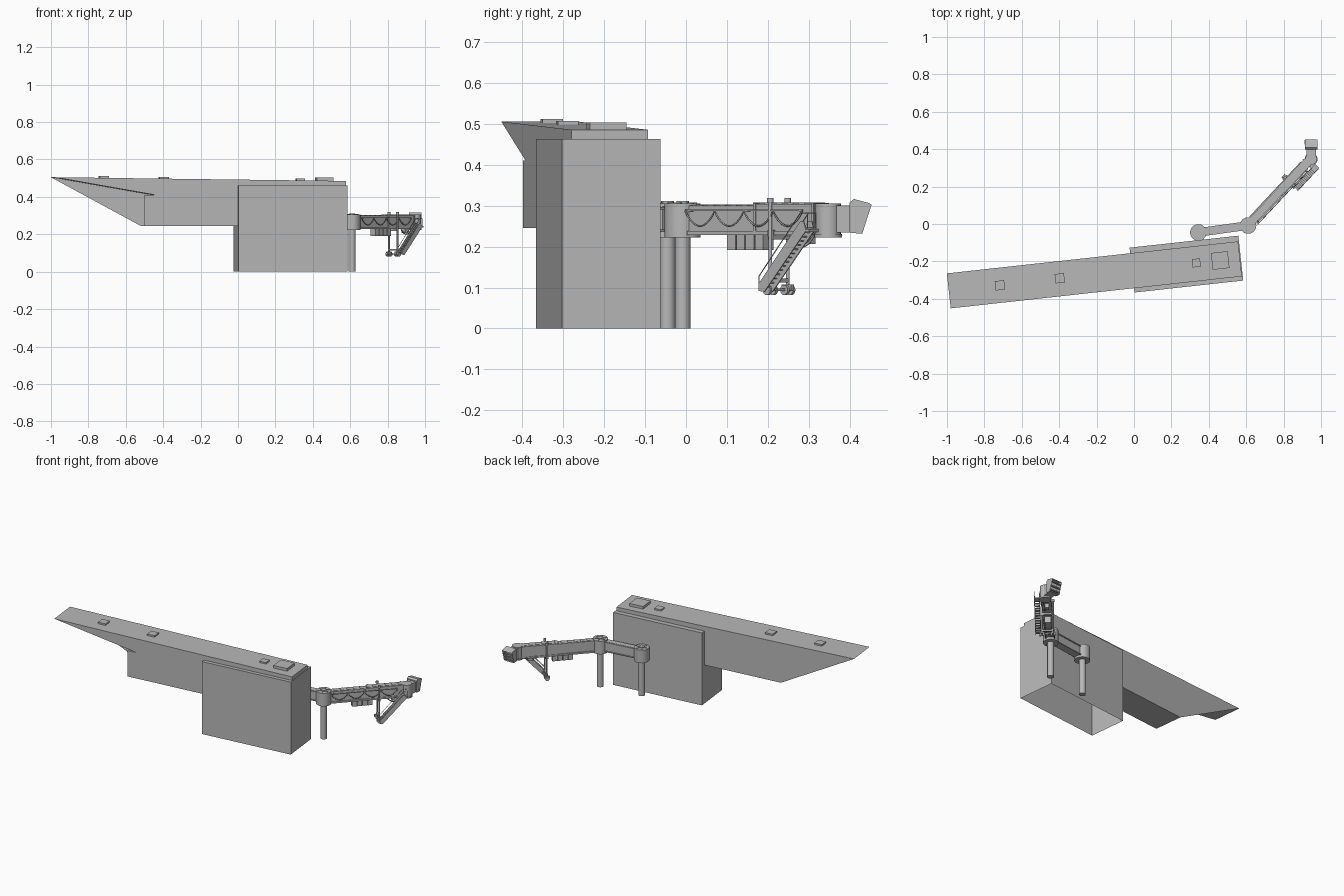
import bpy, bmesh, math
from mathutils import Matrix, Vector

if "Cube" in bpy.data.objects:
    bpy.data.objects.remove(bpy.data.objects["Cube"])

grey = bpy.data.materials.new("light_grey")
grey.diffuse_color = (0.48, 0.48, 0.48, 1)
grey.use_nodes = True
grey.node_tree.nodes["Principled BSDF"].inputs["Base Color"].default_value = grey.diffuse_color


def frame(x, y, degrees):
    return Matrix.Translation((x, y, 0)) @ Matrix.Rotation(math.radians(degrees), 4, 'Z')


HALL = frame(-0.98, -0.451, 6.27)      # x along the building
LINK = frame(0.344, -0.045, 7.9)       # x along the fixed walkway
TUNNEL = frame(0.61, -0.008, 46.9)     # x along the telescopic tunnel
CAB = frame(0.947, 0.347, 90)          # x out of the docking cab


def finish(name, bm, mat):
    bmesh.ops.recalc_face_normals(bm, faces=bm.faces)
    me = bpy.data.meshes.new(name)
    bm.to_mesh(me)
    bm.free()
    me.materials.append(grey)
    ob = bpy.data.objects.new(name, me)
    ob.matrix_world = mat
    bpy.context.collection.objects.link(ob)
    return ob


def prism(name, mat, profile, y0, y1, open_if=None):
    """Extrude an x-z profile from y0 to y1, leaving out faces that match a rule."""
    bm = bmesh.new()
    face = bm.faces.new([bm.verts.new((x, y0, z)) for x, z in profile])
    ext = bmesh.ops.extrude_face_region(bm, geom=[face], use_keep_orig=True)
    for v in ext["geom"]:
        if isinstance(v, bmesh.types.BMVert):
            v.co.y = y1
    if open_if:
        gone = [f for f in bm.faces if open_if(f.calc_center_median(), f)]
        bmesh.ops.delete(bm, geom=gone, context='FACES_ONLY')
    return finish(name, bm, mat)


def box(name, mat, x0, x1, y0, y1, z0, z1, open_if=None):
    return prism(name, mat, [(x0, z0), (x1, z0), (x1, z1), (x0, z1)], y0, y1, open_if)


def cylinder(name, mat, x, y, r, z0, z1, sides=24, along_y=False):
    bm = bmesh.new()
    bmesh.ops.create_cone(bm, cap_ends=True, segments=sides, radius1=r, radius2=r, depth=z1 - z0)
    if along_y:   # here z0, z1 are the y range and y is the height
        bmesh.ops.rotate(bm, verts=bm.verts, matrix=Matrix.Rotation(math.pi / 2, 3, 'X'))
        shift = Vector((x, (z0 + z1) / 2, y))
    else:
        shift = Vector((x, y, (z0 + z1) / 2))
    bmesh.ops.translate(bm, verts=bm.verts, vec=shift)
    ob = finish(name, bm, mat)
    bpy.ops.object.select_all(action='DESELECT')
    ob.select_set(True)
    bpy.context.view_layer.objects.active = ob
    bpy.ops.object.shade_smooth_by_angle(angle=math.radians(40))
    return ob


def pipe(name, mat, points, r):
    cu = bpy.data.curves.new(name, 'CURVE')
    cu.dimensions = '3D'
    cu.bevel_depth = r
    cu.bevel_resolution = 1
    cu.use_fill_caps = True
    sp = cu.splines.new('POLY')
    sp.points.add(len(points) - 1)
    for p, co in zip(sp.points, points):
        p.co = (*co, 1)
    cu.materials.append(grey)
    ob = bpy.data.objects.new(name, cu)
    ob.matrix_world = mat
    bpy.context.collection.objects.link(ob)


# Building: long roofed body with a pointed overhang, open at the low west end
prism("upper_body", HALL,
      [(0, .505), (.583, .403), (.583, .41), (.483, .41), (.483, .245),
       (.99, .245), (.99, .44), (1.566, .44), (1.566, .485)], 0, .188,
      lambda c, f: abs(c.x - .483) < .001)
# Tall hall without a floor
box("main_hall", HALL, .986, 1.571, -.023, .218, 0, .462, lambda c, f: c.z < .001)

# Roof hatches
for i, (x, y, half, top) in enumerate([(-.717, -.328, .025, .511), (-.397, -.29, .025, .507),
                                       (.333, -.208, .022, .497), (.461, -.195, .045, .503)]):
    p = HALL.inverted() @ Vector((x, y, 0))
    box(f"roof_hatch_{i + 1}", HALL, p.x - half, p.x + half, p.y - half, p.y + half, .475, top)

# Two round towers on columns
for n, mat in (("wall", LINK), ("bridge", TUNNEL)):
    cylinder(n + "_column", mat, 0, 0, .019, 0, .225)
    cylinder(n + "_rotunda", mat, 0, 0, .044, .222, .305)
    cylinder(n + "_rotunda_cap", mat, 0, 0, .016, .304, .311, 12)
    for k in range(3):
        box(f"{n}_cap_rib_{k + 1}", mat @ Matrix.Rotation(k * math.pi / 3, 4, 'Z'),
            -.036, .036, -.002, .002, .304, .308)

# Fixed walkway and the connector into the hall
box("fixed_walkway", LINK, .03, .24, -.018, .018, .235, .298)
for s in (-1, 1):
    for z in (.238, .293):
        box("walkway_rail", LINK, .035, .235, s * .02 - .003, s * .02 + .003, z - .003, z + .003)
box("hall_connector", LINK, -.022, .022, -.05, -.02, .23, .3)

# Telescopic tunnel in two sections with edge frames
box("inner_tunnel", TUNNEL, .03, .30, -.020, .020, .236, .300)
box("outer_tunnel", TUNNEL, .26, .47, -.024, .024, .231, .304)
for x in (.26, .455):
    box("tunnel_frame", TUNNEL, x, x + .008, -.027, .027, .228, .306)
for k in range(11):
    x = .06 + k * .038
    h = .300 if x < .25 else .304
    box("roof_rib", TUNNEL, x, x + .02, -.016, .016, h - .002, h + .003)
for s in (-1, 1):
    box("lower_beam", TUNNEL, .04, .44, s * .025 - .003, s * .025 + .003, .228, .238)

# Hanging cable loops with their rail
box("cable_rail", TUNNEL, .04, .43, -.034, -.031, .287, .291)
pipe("cable_loops", TUNNEL,
     [(.04 + .0065 * i, -.033, .287 - .037 * abs(math.sin(math.pi * i / 15)) ** .8)
      for i in range(61)], .0022)
for x in (.05, .24, .42):
    box("cable_bracket", TUNNEL, x, x + .005, -.034, -.018, .285, .291)

# Service units slung under the tunnel
for k in range(4):
    x = .165 + k * .031
    box(f"service_unit_{k + 1}", TUNNEL, x, x + .028, -.018, .018, .192, .234)
box("control_box", TUNNEL, .40, .43, -.014, .014, .206, .233)
pipe("control_cable", TUNNEL,
     [(.37 + .004 * i, -.012, .226 - .026 * math.sin(math.pi * i / 20)) for i in range(21)], .003)

# Lifting legs and wheel carriage
for s in (-1, 1):
    y = s * .031
    cylinder("lift_leg", TUNNEL, .322, y, .0045, .10, .312, 12)
    cylinder("lift_leg_top", TUNNEL, .322, y, .008, .306, .319, 12)
    box("leg_bracket", TUNNEL, .313, .331, min(y, s * .02), max(y, s * .02), .225, .24)
    box("wheel_fork", TUNNEL, .306, .338, y - .005, y + .005, .093, .107)
    for d in (-.010, .010):
        cylinder("wheel", TUNNEL, .322, .094, .0125, y + d - .004, y + d + .004, 16, True)
box("wheel_axle", TUNNEL, .318, .326, -.045, .045, .091, .098)
box("leg_crossbeam", TUNNEL, .316, .328, -.031, .031, .112, .122)
box("lift_crossbeam", TUNNEL, .314, .33, -.031, .031, .217, .229)

# Service stairs along the tunnel side
lo, hi = Vector((.318, .092)), Vector((.468, .245))
for y in (-.067, -.038):
    prism("stair_stringer", TUNNEL, [(lo.x, lo.y), (lo.x + .018, lo.y - .003), (hi.x + .008, hi.y - .006),
                                     (hi.x, hi.y + .016), (hi.x - .012, hi.y + .016), (lo.x, lo.y + .018)],
          y - .0015, y + .0015)
for k in range(15):
    p = lo.lerp(hi, (k + .5) / 15)
    box("stair_tread", TUNNEL, p.x - .005, p.x + .009, -.067, -.038, p.y + .003, p.y + .006)
for y in (-.067, -.038):
    pipe("stair_handrail", TUNNEL, [(lo.x, y, lo.y + .015), (lo.x, y, lo.y + .036),
                                    (hi.x - .012, y, hi.y + .037), (hi.x + .012, y, hi.y + .037),
                                    (hi.x + .012, y, hi.y)], .0015)
box("stair_landing", TUNNEL, .452, .485, -.068, -.018, .236, .243)

# Docking cab: turning drum, neck and flared hood
cylinder("cab_rotunda", CAB, 0, 0, .031, .222, .305)
cylinder("cab_rotunda_floor", CAB, 0, 0, .034, .222, .230)
box("cab_neck", CAB, .02, .058, -.025, .025, .234, .300)
prism("cab_hood", CAB, [(.052, .234), (.083, .231), (.106, .302), (.10, .306), (.063, .316), (.052, .307)],
      -.034, .034, lambda c, f: c.x > .09 and c.z < .29)
for k in range(3):
    x, z = .086 + .007 * k, .24 + .022 * k
    box("hood_bumper", CAB, x - .008, x + .001, -.035, .035, z, z + .006)
box("cab_inner_wall", CAB, .06, .064, -.032, .032, .236, .305)
